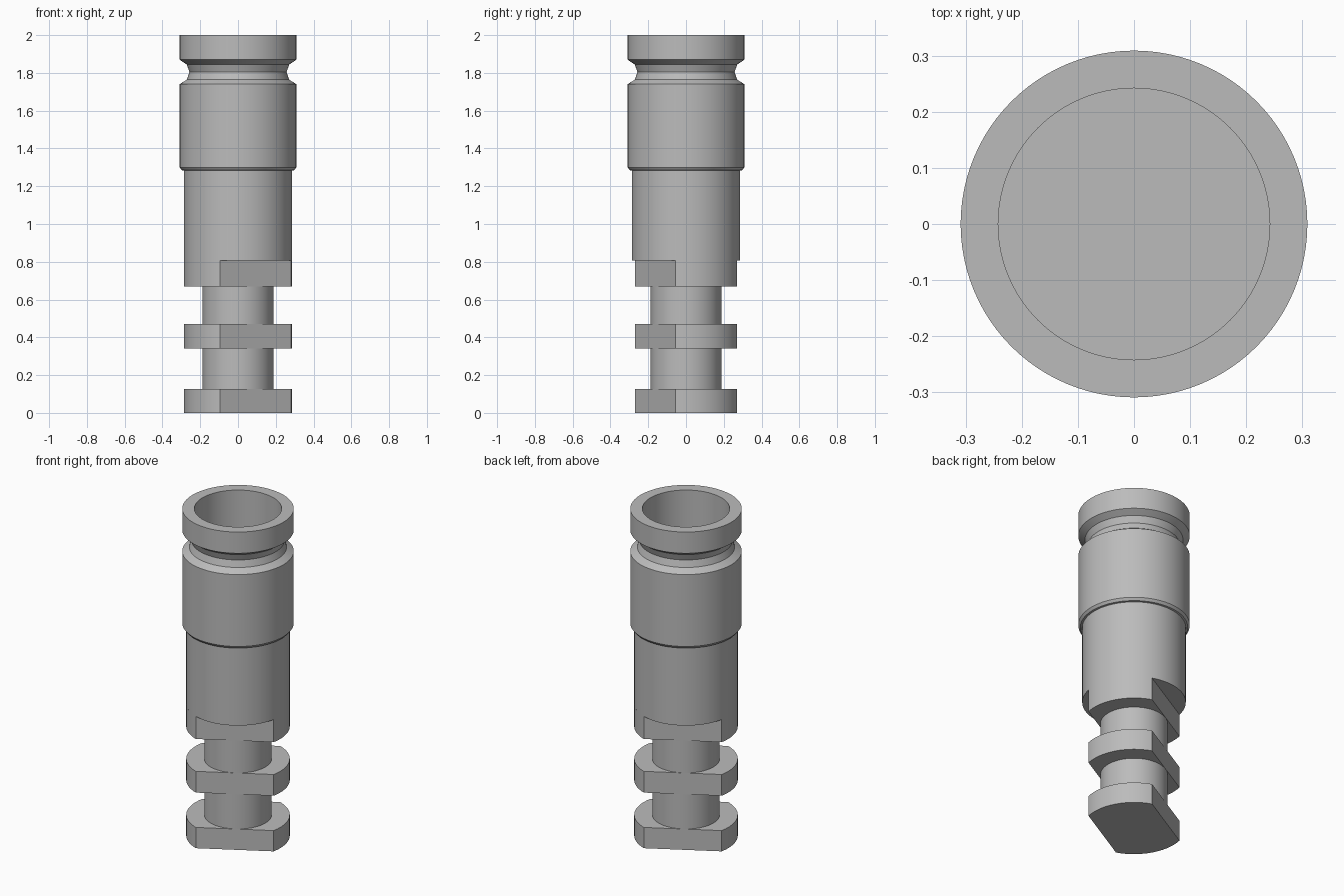
import bpy, bmesh
from math import sin, cos, pi, asin, radians

if "Cube" in bpy.data.objects:
    bpy.data.objects.remove(bpy.data.objects["Cube"], do_unlink=True)

SEGMENTS = 96
BODY_R = 0.287
SHAFT_R = 0.187
FLAT_DIST = 0.188
FLAT_TURN = radians(29.5)

steel = bpy.data.materials.new("plain grey")
steel.use_nodes = True
grey = (0.5, 0.5, 0.5, 1)
steel.diffuse_color = grey
steel.node_tree.nodes["Principled BSDF"].inputs["Base Color"].default_value = grey


def finish(name, bm):
    """Turn a bmesh into a smooth-shaded object with sharp edges kept."""
    bmesh.ops.recalc_face_normals(bm, faces=bm.faces)
    mesh = bpy.data.meshes.new(name)
    bm.to_mesh(mesh)
    bm.free()
    mesh.materials.append(steel)
    obj = bpy.data.objects.new(name, mesh)
    bpy.context.collection.objects.link(obj)
    bpy.ops.object.select_all(action="DESELECT")
    obj.select_set(True)
    bpy.context.view_layer.objects.active = obj
    bpy.ops.object.shade_smooth_by_angle(angle=radians(15))
    return obj


def lathe(name, profile):
    """Spin (radius, z) points round z and cap both ends."""
    bm = bmesh.new()
    rings = [[bm.verts.new((r * cos(2 * pi * i / SEGMENTS), r * sin(2 * pi * i / SEGMENTS), z))
              for i in range(SEGMENTS)] for r, z in profile]
    for low, high in zip(rings, rings[1:]):
        for i in range(SEGMENTS):
            j = (i + 1) % SEGMENTS
            bm.faces.new((low[i], low[j], high[j], high[i]))
    bm.faces.new(rings[0])
    bm.faces.new(rings[-1])
    return finish(name, bm)


def flatted_disc(name, bottom, top, steps=24):
    """Disc with two opposite flats."""
    half = asin(FLAT_DIST / BODY_R)
    angles = [side + half * (2 * k / steps - 1) + FLAT_TURN
              for side in (0, pi) for k in range(steps + 1)]
    bm = bmesh.new()
    outline = [bm.verts.new((BODY_R * cos(a), BODY_R * sin(a), bottom)) for a in angles]
    base = bm.faces.new(outline)
    moved = bmesh.ops.extrude_face_region(bm, geom=[base], use_keep_orig=True)["geom"]
    bmesh.ops.translate(bm, vec=(0, 0, top - bottom),
                        verts=[v for v in moved if isinstance(v, bmesh.types.BMVert)])
    return finish(name, bm)


# Main barrel: lower body, wide sleeve, neck groove, rim and socket
lathe("barrel", [
    (BODY_R, 0.806), (BODY_R, 1.283), (0.298, 1.285), (0.309, 1.3),
    (0.309, 1.74), (0.27, 1.765), (0.257, 1.805), (0.272, 1.845),
    (0.309, 1.87), (0.309, 2.0),
    (0.242, 2.0), (0.242, 1.3),
])

# Inner shaft joining the flatted discs
lathe("shaft", [(SHAFT_R, 0.1), (SHAFT_R, 0.7)])

# Discs with wrench flats
for part, low, high in (("foot_disc", 0, 0.127),
                        ("middle_disc", 0.34, 0.47),
                        ("barrel_skirt", 0.668, 0.806)):
    flatted_disc(part, low, high)
